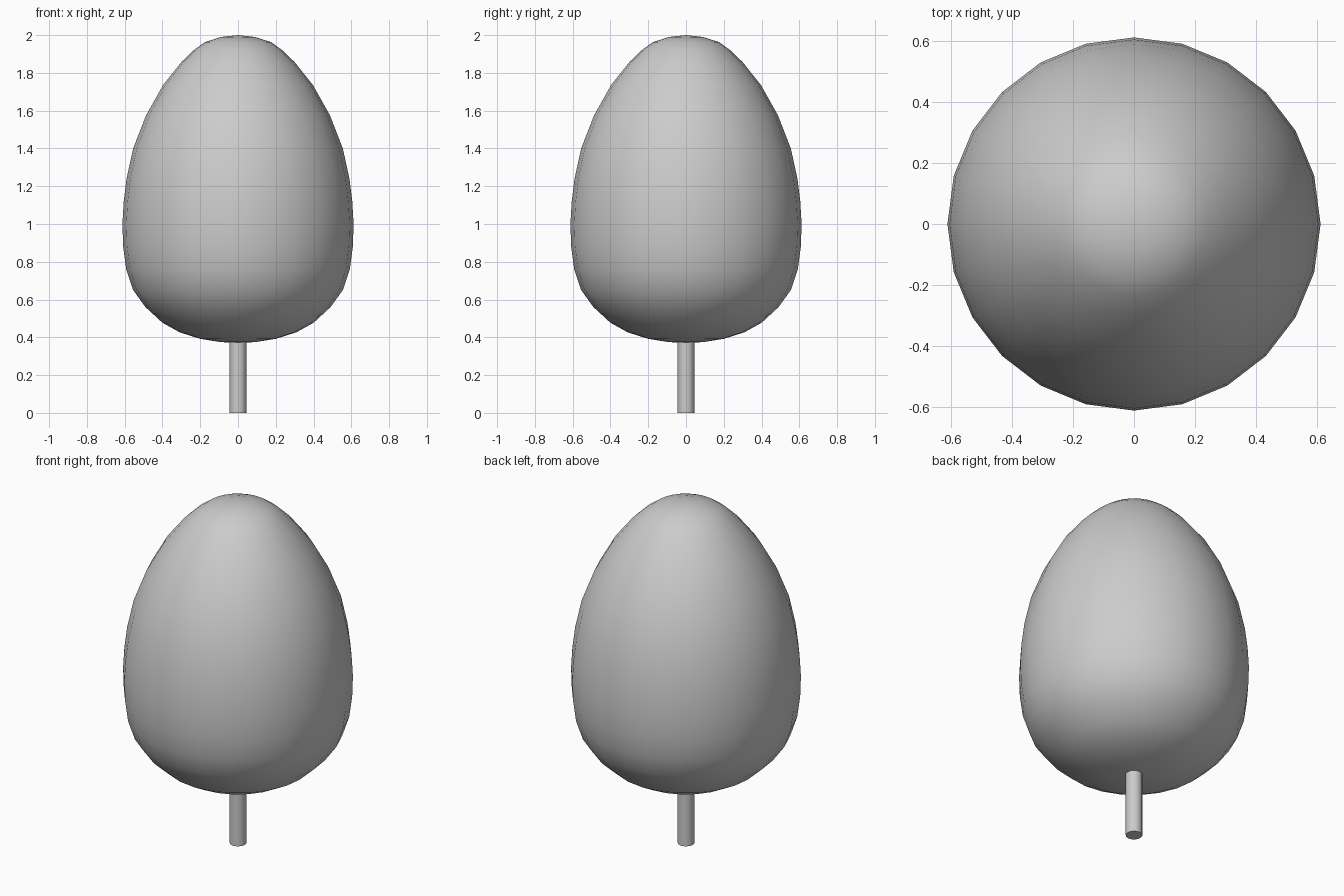
import bpy, bmesh, math

if "Cube" in bpy.data.objects:
    bpy.data.objects.remove(bpy.data.objects["Cube"])


def lathe(name, profile, sides):
    """Spin a (radius, height) profile around z; radius 0 becomes a pole."""
    bm = bmesh.new()
    rings = []
    for r, z in profile:
        if r == 0:
            rings.append([bm.verts.new((0, 0, z))] * sides)
        else:
            rings.append([bm.verts.new((r * math.cos(2 * math.pi * i / sides),
                                        r * math.sin(2 * math.pi * i / sides), z))
                          for i in range(sides)])
    for low, high in zip(rings, rings[1:]):
        for i in range(sides):
            j = (i + 1) % sides
            corners = dict.fromkeys((low[i], low[j], high[j], high[i]))
            bm.faces.new(list(corners))
    bmesh.ops.recalc_face_normals(bm, faces=bm.faces)
    mesh = bpy.data.meshes.new(name)
    bm.to_mesh(mesh)
    bm.free()
    obj = bpy.data.objects.new(name, mesh)
    bpy.context.collection.objects.link(obj)
    bpy.ops.object.select_all(action='DESELECT')
    obj.select_set(True)
    bpy.context.view_layer.objects.active = obj
    bpy.ops.object.shade_smooth_by_angle(angle=math.radians(35))
    return obj


# Egg-shaped crown
lathe("crown", [
    (0, 0.368), (0.10, 0.376), (0.20, 0.392), (0.31, 0.427), (0.40, 0.477),
    (0.49, 0.56), (0.555, 0.65), (0.592, 0.76), (0.608, 0.88), (0.612, 1.0),
    (0.605, 1.12), (0.59, 1.24), (0.555, 1.40), (0.487, 1.575), (0.397, 1.735),
    (0.30, 1.857), (0.235, 1.92), (0.175, 1.963), (0.09, 1.99), (0, 2.0)], 24)

# Thin trunk
lathe("trunk", [(0, 0), (0.045, 0), (0.045, 0.45), (0, 0.45)], 12)
